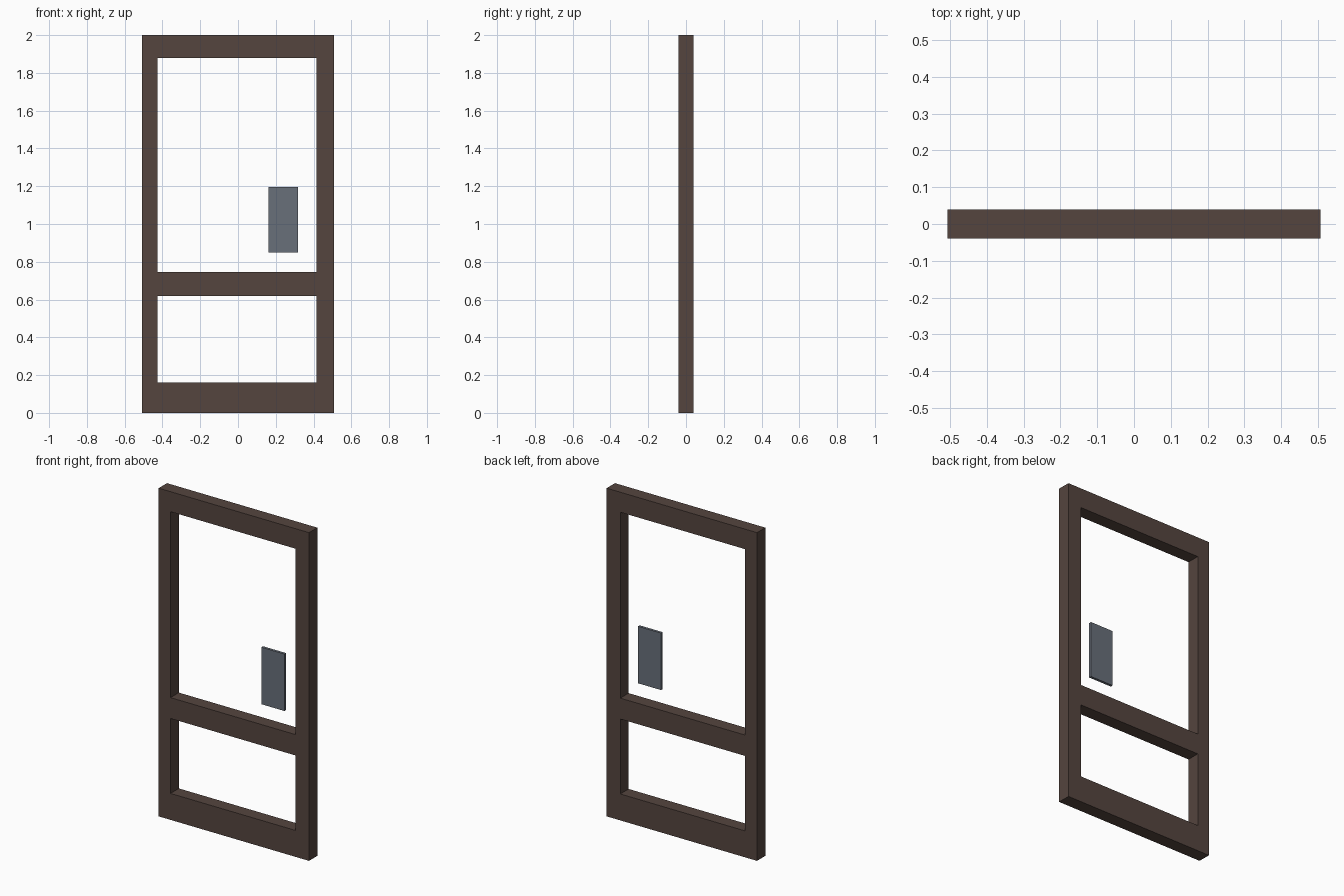
import bpy, bmesh
from mathutils import Vector

if "Cube" in bpy.data.objects:
    bpy.data.objects.remove(bpy.data.objects["Cube"])


def material(name, rgb):
    m = bpy.data.materials.new(name)
    m.diffuse_color = (*rgb, 1.0)
    m.use_nodes = True
    m.node_tree.nodes["Principled BSDF"].inputs["Base Color"].default_value = m.diffuse_color
    return m


def extruded_grid(name, xs, zs, y0, y1, mat, holes=()):
    """Panel made of grid cells in the x-z plane, minus hole cells, given depth."""
    bm = bmesh.new()
    verts = [[bm.verts.new((x, y0, z)) for z in zs] for x in xs]
    for i in range(len(xs) - 1):
        for j in range(len(zs) - 1):
            if (i, j) not in holes:
                bm.faces.new((verts[i][j], verts[i + 1][j],
                              verts[i + 1][j + 1], verts[i][j + 1]))
    front = bm.faces[:]
    out = bmesh.ops.extrude_face_region(bm, geom=front, use_keep_orig=True)
    moved = [v for v in out["geom"] if isinstance(v, bmesh.types.BMVert)]
    bmesh.ops.translate(bm, verts=moved, vec=Vector((0, y1 - y0, 0)))
    bmesh.ops.recalc_face_normals(bm, faces=bm.faces[:])
    mesh = bpy.data.meshes.new(name)
    bm.to_mesh(mesh)
    bm.free()
    mesh.materials.append(mat)
    obj = bpy.data.objects.new(name, mesh)
    bpy.context.collection.objects.link(obj)
    return obj


brown = material("dark brown", (0.09, 0.059, 0.049))
grey = material("slate grey", (0.14, 0.16, 0.195))

# Door frame: two stiles and three rails around two openings
extruded_grid("door_frame",
              (-0.507, -0.427, 0.415, 0.507),
              (0.0, 0.161, 0.618, 0.745, 1.878, 2.0),
              -0.04, 0.04, brown, holes={(1, 1), (1, 3)})

# Lock plate floating in the upper opening
extruded_grid("lock_plate", (0.162, 0.318), (0.85, 1.197), -0.007, 0.009, grey)
